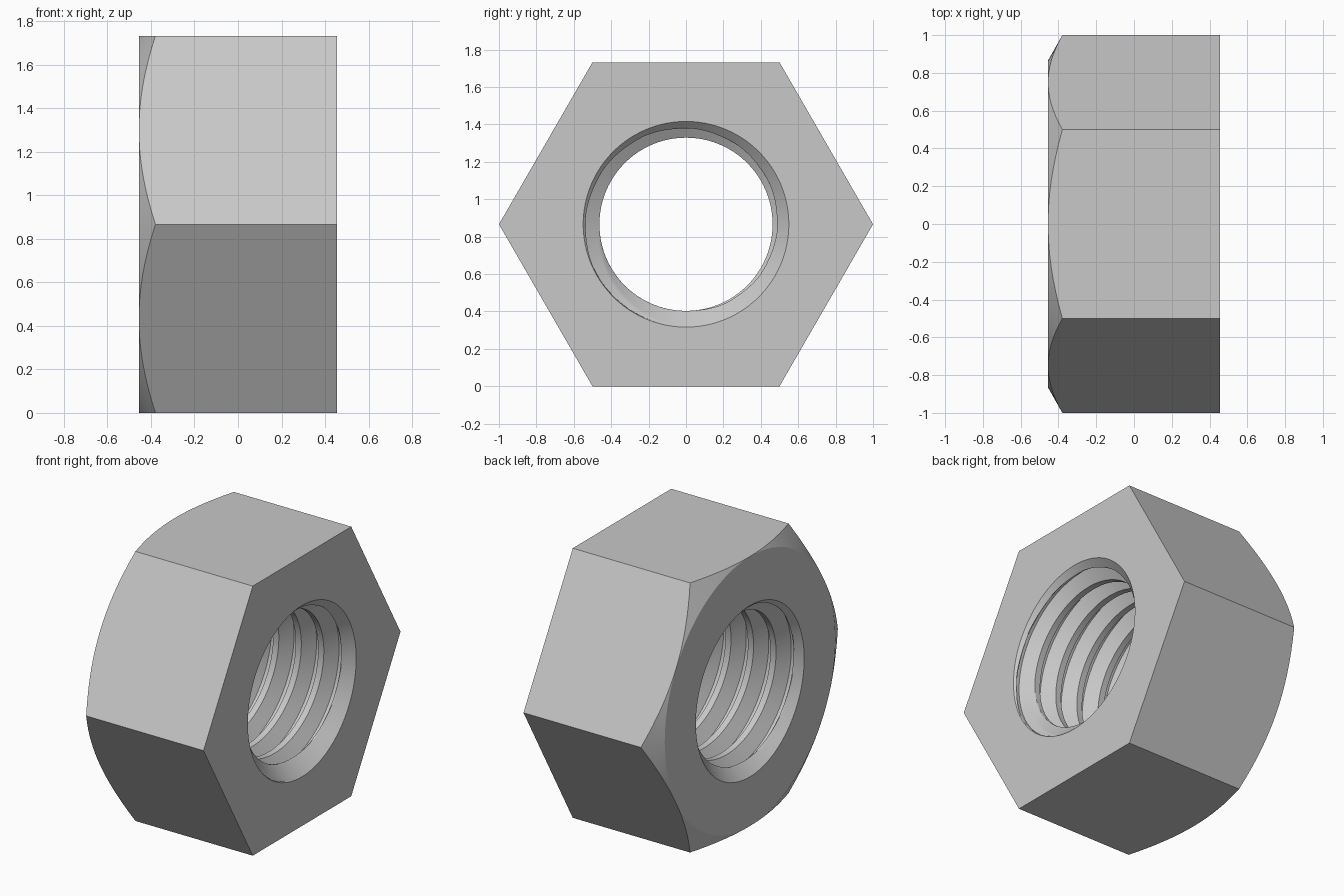
import bpy, bmesh, math

if "Cube" in bpy.data.objects:
    bpy.data.objects.remove(bpy.data.objects["Cube"], do_unlink=True)

HALF = 0.455              # half the nut thickness, along x
APOTHEM = math.sqrt(3) / 2
SEGMENTS = 96
PITCH = 0.16
STEPS = 32                # profile samples per thread turn
MINOR, MAJOR, MOUTH = 0.463, 0.546, 0.55


def hex_radius(angle):
    """Distance from the axis to the hexagon outline."""
    return APOTHEM / math.cos(angle % (math.pi / 3) - math.pi / 6)


def thread_radius(step):
    """Symmetric thread: flat crest, two sloping flanks, narrow flat root."""
    away = abs((step % STEPS) / STEPS - 0.5)
    slope = (away - 0.125) / 0.3125
    return MINOR + (MAJOR - MINOR) * min(max(slope, 0), 1)


def bore_point(row, angle):
    """Helical bore row, trimmed by the ends and by the countersinks."""
    x = -HALF - PITCH + row * PITCH / STEPS + PITCH * angle / math.tau
    x = min(max(x, -HALF), HALF)
    countersink = MOUTH - (HALF - abs(x))
    return x, max(thread_radius(row), countersink)


def chamfer_edge(angle):
    r = hex_radius(angle)
    return -HALF + (r - APOTHEM) * math.tan(math.radians(29.5)), r


# Rings run through the bore, over the plain face, flats, chamfer and round face
turns = math.ceil((2 * HALF + PITCH) / PITCH)
rings = [lambda a, k=k: bore_point(k, a) for k in range(turns * STEPS + 1)]
rings += [
    lambda a: (HALF, hex_radius(a)),
    chamfer_edge,
    lambda a: (-HALF, APOTHEM),
    lambda a: (-HALF, MOUTH),
]

bm = bmesh.new()
grid = []
for ring in rings:
    row = []
    for i in range(SEGMENTS + 1):
        a = math.tau * i / SEGMENTS
        x, r = ring(a)
        row.append(bm.verts.new((x, r * math.cos(a), APOTHEM + r * math.sin(a))))
    grid.append(row)
for lower, upper in zip(grid, grid[1:]):
    for i in range(SEGMENTS):
        bm.faces.new((lower[i], lower[i + 1], upper[i + 1], upper[i]))

# Weld the helix seam and the trimmed ends
bmesh.ops.remove_doubles(bm, verts=bm.verts, dist=1e-5)
bmesh.ops.dissolve_degenerate(bm, edges=bm.edges, dist=1e-5)
bmesh.ops.recalc_face_normals(bm, faces=bm.faces)

mesh = bpy.data.meshes.new("hex_nut")
bm.to_mesh(mesh)
bm.free()
nut = bpy.data.objects.new("hex_nut", mesh)
bpy.context.collection.objects.link(nut)

# Plain grey metal
steel = bpy.data.materials.new("grey_steel")
steel.use_nodes = True
steel.diffuse_color = (0.58, 0.58, 0.58, 1)
steel.node_tree.nodes["Principled BSDF"].inputs["Base Color"].default_value = (0.58, 0.58, 0.58, 1)
mesh.materials.append(steel)

bpy.ops.object.select_all(action="DESELECT")
nut.select_set(True)
bpy.context.view_layer.objects.active = nut
bpy.ops.object.shade_smooth_by_angle(angle=math.radians(25))
